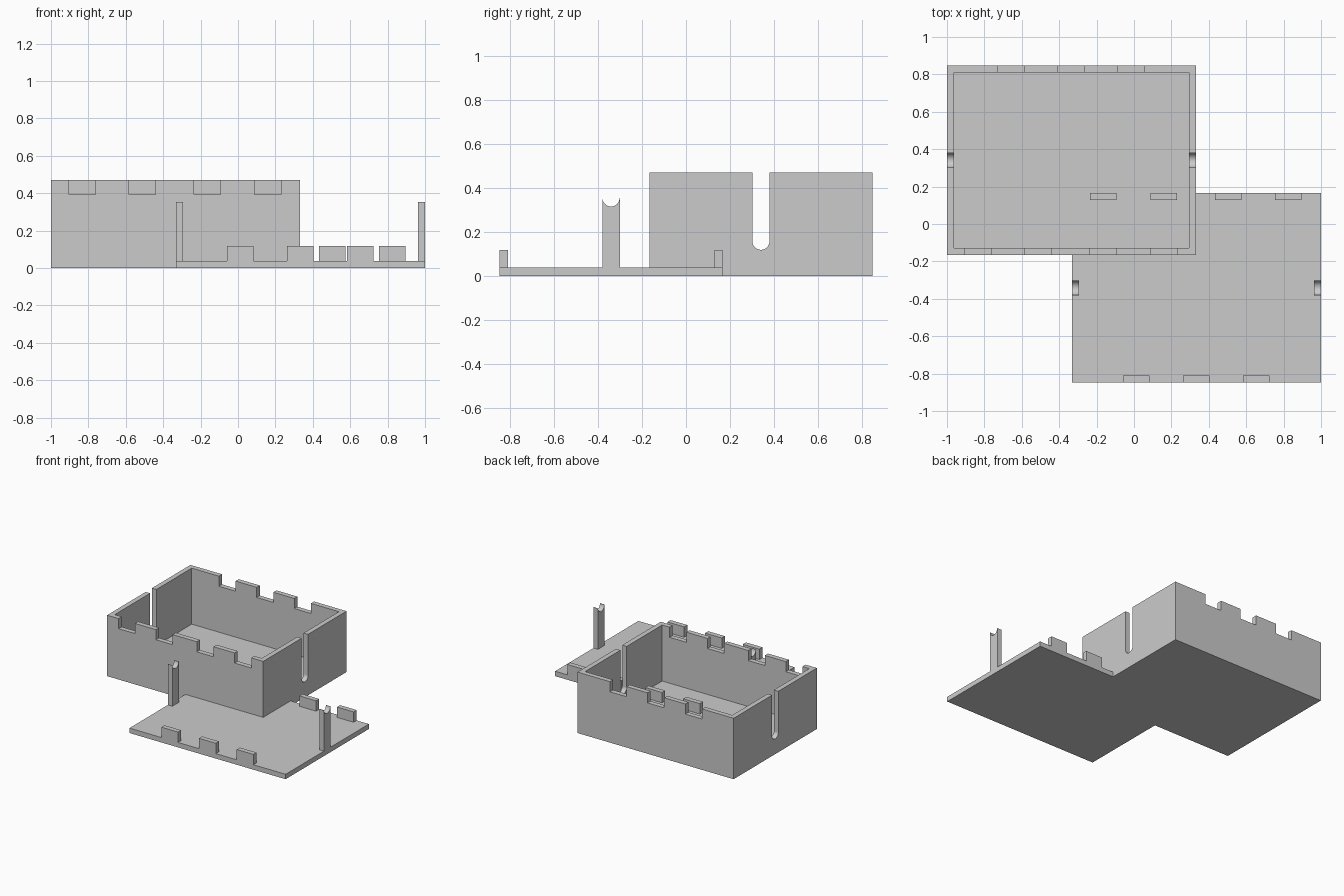
import bpy
import bmesh
import math
from mathutils import Vector

cube = bpy.data.objects.get("Cube")
if cube:
    bpy.data.objects.remove(cube, do_unlink=True)

GREY = (0.6, 0.6, 0.6, 1)
grey = bpy.data.materials.new("light grey")
grey.use_nodes = True
grey.diffuse_color = GREY
grey.node_tree.nodes["Principled BSDF"].inputs["Base Color"].default_value = GREY


def extrude_x(name, outline, x0, x1):
    """Extrude a closed (y, z) outline from x0 to x1."""
    bm = bmesh.new()
    face = bm.faces.new([bm.verts.new((x0, y, z)) for y, z in outline])
    moved = bmesh.ops.extrude_face_region(bm, geom=[face])["geom"]
    verts = [v for v in moved if isinstance(v, bmesh.types.BMVert)]
    bmesh.ops.translate(bm, verts=verts, vec=Vector((x1 - x0, 0, 0)))
    bmesh.ops.recalc_face_normals(bm, faces=bm.faces)
    mesh = bpy.data.meshes.new(name)
    bm.to_mesh(mesh)
    bm.free()
    mesh.materials.append(grey)
    obj = bpy.data.objects.new(name, mesh)
    bpy.context.collection.objects.link(obj)
    return obj


def block(name, x, y, z):
    outline = [(y[0], z[0]), (y[1], z[0]), (y[1], z[1]), (y[0], z[1])]
    return extrude_x(name, outline, *x)


def lower_arc(y, z, r, steps=24):
    """Lower half circle from the -y side to the +y side."""
    angles = [math.pi * (1 + i / steps) for i in range(steps + 1)]
    return [(y + r * math.cos(a), z + r * math.sin(a)) for a in angles]


def activate(obj):
    bpy.ops.object.select_all(action='DESELECT')
    obj.select_set(True)
    bpy.context.view_layer.objects.active = obj


def cut(target, cutter):
    mod = target.modifiers.new("cut", 'BOOLEAN')
    mod.operation = 'DIFFERENCE'
    mod.solver = 'EXACT'
    mod.object = cutter
    activate(target)
    bpy.ops.object.modifier_apply(modifier=mod.name)
    bpy.data.objects.remove(cutter, do_unlink=True)


def smooth(obj):
    activate(obj)
    bpy.ops.object.shade_smooth_by_angle(angle=math.radians(30))


WALL = 0.038
HEIGHT = 0.47
TAB_W = 0.142
TAB_H = 0.078
PITCH = 0.33 + 0.0155
CABLE_R = 0.0385
CABLE_Y = 0.341

# Open tray
bx, by = (-1.0, 0.332), (-0.167, 0.848)
tray = block("tray", bx, by, (0, HEIGHT))
cut(tray, block("cavity", (bx[0] + WALL, bx[1] - WALL),
                (by[0] + WALL, by[1] - WALL), (WALL, 1)))

# Notches in the front and back rims
rim = (HEIGHT - TAB_H, 1)
for x in (-0.903, -0.583, -0.235, 0.088):
    cut(tray, block("notch", (x, x + TAB_W), (by[0] - 0.1, by[0] + WALL + 0.02), rim))
for x in (-0.73, -0.408, -0.087):
    cut(tray, block("notch", (x, x + TAB_W), (by[1] - WALL - 0.02, by[1] + 0.1), rim))

# Round-bottomed slot through both end walls
slot = lower_arc(CABLE_Y, 0.118 + CABLE_R, CABLE_R)
slot += [(CABLE_Y + CABLE_R, 1), (CABLE_Y - CABLE_R, 1)]
cut(tray, extrude_x("slot", slot, bx[0] - 0.1, bx[1] + 0.1))
smooth(tray)

# Lid plate
lx, ly = (-0.332, 1.0), (-0.848, 0.167)
block("lid_plate", lx, ly, (0, WALL))

# Tabs along the lid's front and back edges
tab_z = (WALL, 0.118)
for i, x in enumerate((-0.06, 0.262, 0.583)):
    block(f"front_tab_{i + 1}", (x, x + TAB_W), (ly[0], ly[0] + WALL), tab_z)
for i, x in enumerate((-0.235, 0.088, 0.434, 0.754)):
    block(f"back_tab_{i + 1}", (x, x + TAB_W), (ly[1] - WALL, ly[1]), tab_z)

# Upright posts with a hollowed top
half, top = 0.04, 0.3535
post = [(-CABLE_Y + half, top), (-CABLE_Y + half, WALL),
        (-CABLE_Y - half, WALL), (-CABLE_Y - half, top)]
post += lower_arc(-CABLE_Y, top, CABLE_R)
for name, x in (("right_post", lx[0]), ("left_post", lx[1] - WALL)):
    smooth(extrude_x(name, post, x, x + WALL))
